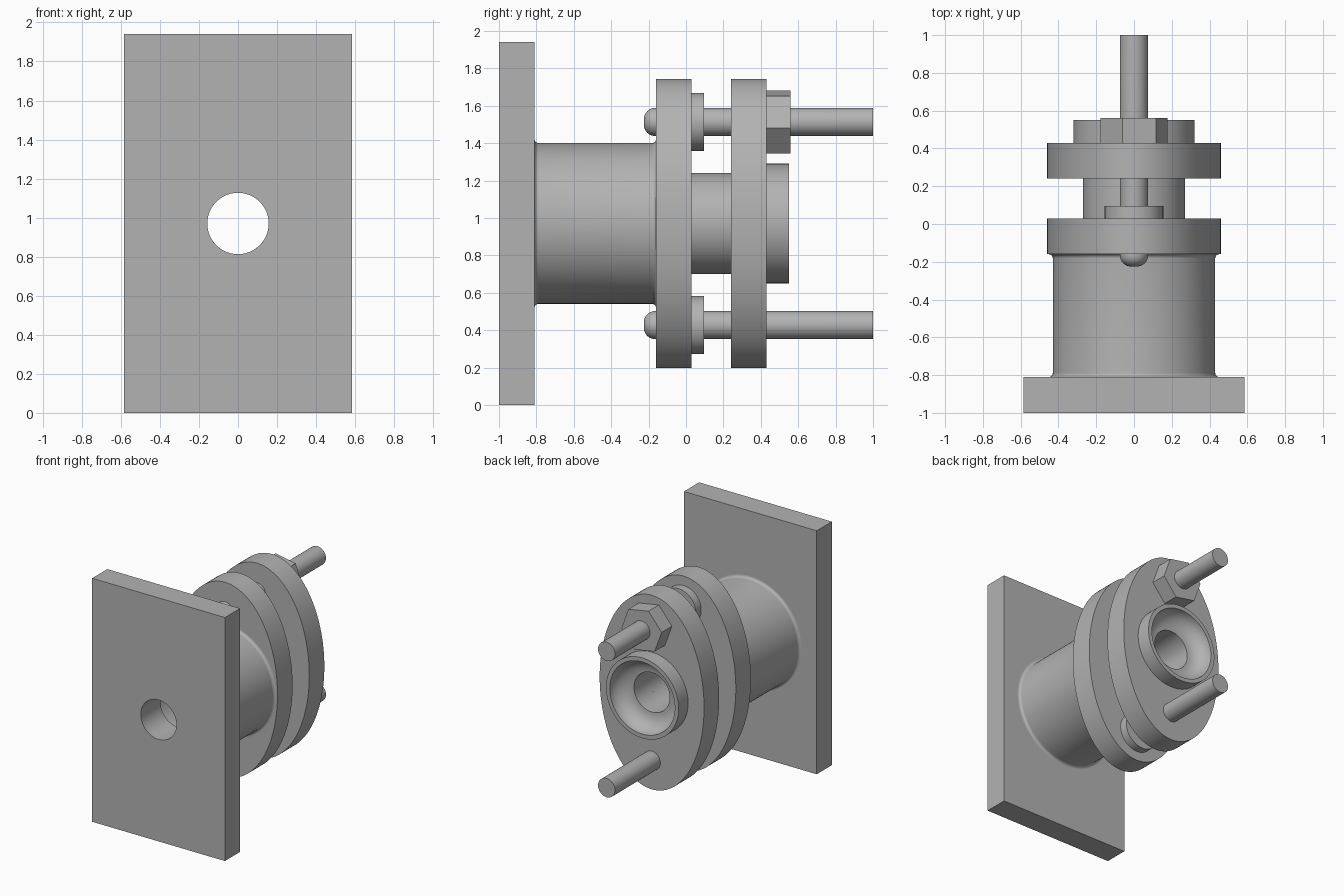
import bpy, bmesh
from math import sin, cos, pi, radians

cube = bpy.data.objects.get("Cube")
if cube:
    bpy.data.objects.remove(cube, do_unlink=True)

steel = bpy.data.materials.new("plain grey")
steel.use_nodes = True
GREY = (0.45, 0.45, 0.45, 1)
steel.diffuse_color = GREY
steel.node_tree.nodes["Principled BSDF"].inputs["Base Color"].default_value = GREY

AXIS = 0.97      # height of the bore axis
BORE = 0.157
CHAMBER = 0.27
STUD = 0.075
OFFSET = 0.543   # stud distance from the axis


def finish(obj):
    obj.data.materials.clear()
    obj.data.materials.append(steel)
    bpy.ops.object.select_all(action="DESELECT")
    obj.select_set(True)
    bpy.context.view_layer.objects.active = obj
    bpy.ops.object.shade_smooth_by_angle(angle=radians(30))


def loft(name, profile, z=AXIS, sides=96, phase=0.0):
    """Closed profile of (y, x radius, z radius) swept round the y axis."""
    bm = bmesh.new()
    rings = []
    for y, rx, rz in profile:
        angles = [phase + 2 * pi * i / sides for i in range(sides)]
        rings.append([bm.verts.new((rx * cos(a), y, rz * sin(a))) for a in angles])
    for a, b in zip(rings, rings[1:] + rings[:1]):
        for i in range(sides):
            j = (i + 1) % sides
            bm.faces.new((a[i], a[j], b[j], b[i]))
    bmesh.ops.remove_doubles(bm, verts=bm.verts, dist=1e-5)
    bmesh.ops.recalc_face_normals(bm, faces=bm.faces)
    mesh = bpy.data.meshes.new(name)
    bm.to_mesh(mesh)
    bm.free()
    obj = bpy.data.objects.new(name, mesh)
    bpy.context.collection.objects.link(obj)
    obj.location.z = z
    finish(obj)


def turned(name, points, **kw):
    loft(name, [(y, r, r) for y, r in points], **kw)


def oval_flange(name, y0, y1, hole):
    rx, rz = 0.46, 0.773
    loft(name, [(y0, hole, hole), (y0, rx, rz), (y1, rx, rz), (y1, hole, hole)], sides=128)


def arc(cy, cr, ry, rr, start, end, steps=8):
    """Points (y, r) on an arc, angles in quarter turns."""
    ts = [(start + (end - start) * i / steps) * pi / 2 for i in range(steps + 1)]
    return [(cy + ry * cos(t), cr + rr * sin(t)) for t in ts]


# Mounting plate: rectangle with a round hole, filled and extruded
curve = bpy.data.curves.new("mounting_plate", "CURVE")
curve.dimensions = "2D"
curve.fill_mode = "BOTH"
curve.extrude = 0.095
outline = [(sx * 0.585, sz * AXIS) for sx, sz in ((-1, -1), (1, -1), (1, 1), (-1, 1))]
hole = [(BORE * cos(i * pi / 48), BORE * sin(i * pi / 48)) for i in range(96)]
for pts in (outline, hole):
    spline = curve.splines.new("POLY")
    spline.points.add(len(pts) - 1)
    for p, (x, z) in zip(spline.points, pts):
        p.co = (x, z, 0, 1)
    spline.use_cyclic_u = True
plate = bpy.data.objects.new("mounting_plate", curve)
bpy.context.collection.objects.link(plate)
plate.location = (0, -0.905, AXIS)
plate.rotation_euler.x = pi / 2
bpy.ops.object.select_all(action="DESELECT")
plate.select_set(True)
bpy.context.view_layer.objects.active = plate
bpy.ops.object.convert(target="MESH")
plate = bpy.context.view_layer.objects.active
bm = bmesh.new()
bm.from_mesh(plate.data)
bmesh.ops.remove_doubles(bm, verts=bm.verts, dist=1e-5)
bmesh.ops.recalc_face_normals(bm, faces=bm.faces)
bm.to_mesh(plate.data)
bm.free()
finish(plate)

# Cylindrical housing with filleted ends and a hollow chamber
F = 0.022
R = 0.43
turned("housing",
       [(-0.81, BORE)]
       + arc(-0.81 + F, R + F, F, F, 2, 3)
       + arc(-0.16 - F, R + F, F, F, -1, 0)
       + [(-0.16, CHAMBER), (-0.75, CHAMBER), (-0.75, BORE)])
oval_flange("housing_flange", -0.16, 0.03, CHAMBER)

# Gland: inner sleeve, oval flange, and collar with a rounded bowl mouth
turned("gland_sleeve", [(-0.25, BORE), (-0.25, CHAMBER), (0.24, CHAMBER), (0.24, BORE)])
oval_flange("gland_flange", 0.24, 0.43, BORE)
turned("gland_collar",
       [(0.43, BORE), (0.43, 0.32), (0.55, 0.32)]
       + arc(0.55, BORE, 0.12, 0.13, 1, 2))

# Studs with rounded heads and round seating washers, above and below
for side, z in (("upper", AXIS + OFFSET), ("lower", AXIS - OFFSET)):
    dome = arc(-0.165, STUD - 0.06, 0.06, 0.06, 2, 1)
    turned(side + "_stud", [(-0.225, 0)] + dome + [(1, STUD), (1, 0)], z=z, sides=48)
    turned(side + "_washer", [(0.03, 0), (0.03, 0.155), (0.095, 0.155), (0.095, 0)],
           z=z, sides=64)

# Hexagonal nut on the upper stud only
turned("upper_nut", [(0.43, 0), (0.43, 0.18), (0.56, 0.18), (0.56, 0)],
       z=AXIS + OFFSET, sides=6, phase=radians(-10))
